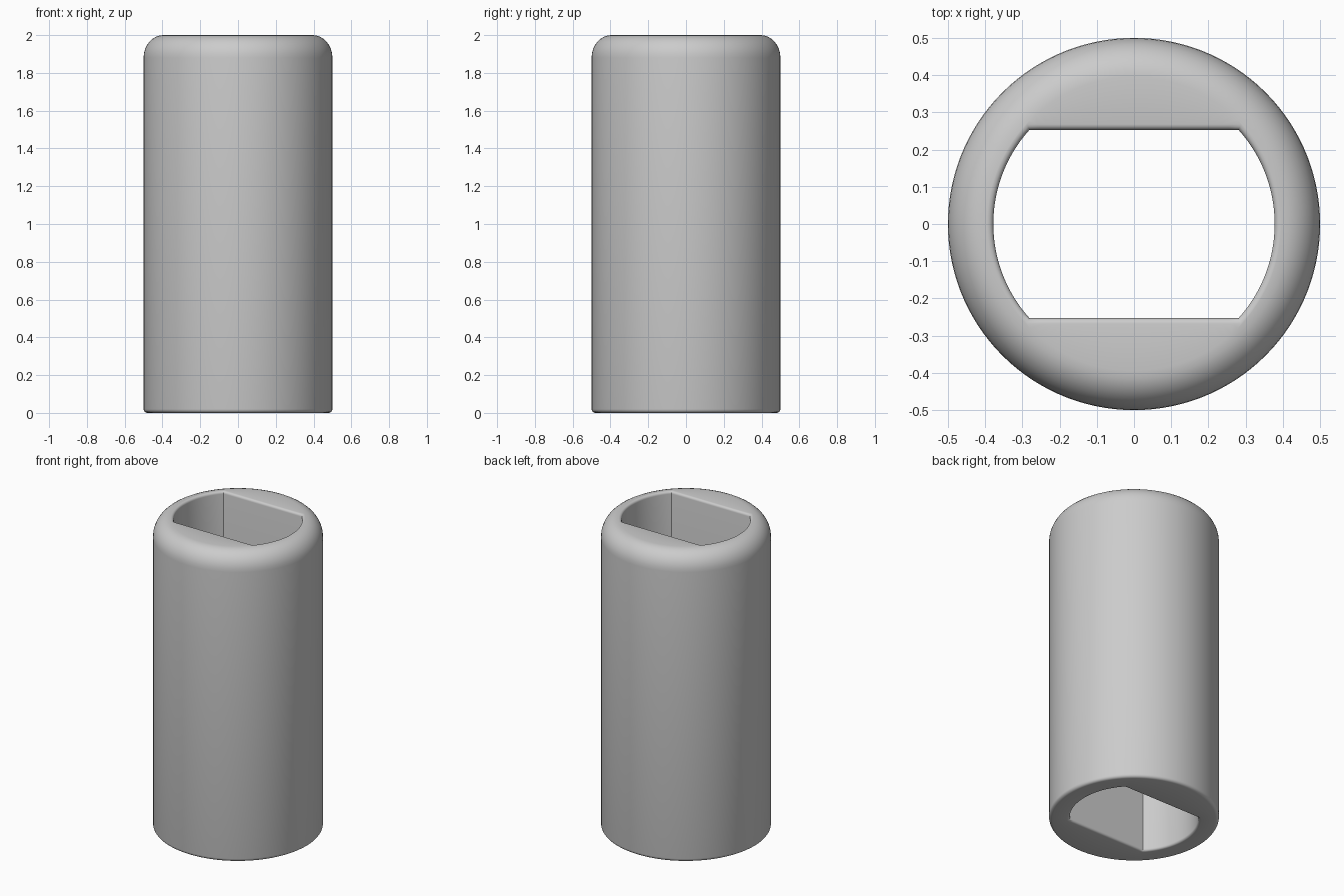
import bpy
import bmesh
import math

if "Cube" in bpy.data.objects:
    bpy.data.objects.remove(bpy.data.objects["Cube"])

R_OUT, HEIGHT = 0.5, 2.0
R_HOLE, FLAT = 0.378, 0.253       # bore radius and half distance between its flats
TOP_W, TOP_H = 0.105, 0.12        # large top rounding
BOTTOM_R, LIP = 0.02, 0.015       # small bottom rounding, bore lip rounding
ARC, STRAIGHT, STEPS = 28, 32, 8


def spread(a, b, n):
    return [a + (b - a) * i / n for i in range(n)]


def ring_angles(radius, flat):
    """Angles round the ring, with vertices exactly on the bore corners."""
    c = math.asin(flat / radius)
    return (spread(-c, c, ARC) + spread(c, math.pi - c, STRAIGHT)
            + spread(math.pi - c, math.pi + c, ARC)
            + spread(math.pi + c, 2 * math.pi - c, STRAIGHT))


def circle_ring(r, z):
    return [(r * math.cos(a), r * math.sin(a), z) for a in ring_angles(R_HOLE, FLAT)]


def bore_ring(d, z):
    """Double-D outline grown by d."""
    pts = []
    for a in ring_angles(R_HOLE + d, FLAT + d):
        r = min(R_HOLE + d, (FLAT + d) / max(abs(math.sin(a)), 1e-6))
        pts.append((r * math.cos(a), r * math.sin(a), z))
    return pts


def quarter(n):
    return [(math.sin(i / n * math.pi / 2), math.cos(i / n * math.pi / 2)) for i in range(n + 1)]


# closed section: outside upwards, over the top, down the bore
rings = []
for s, c in quarter(4):
    rings.append(circle_ring(R_OUT - BOTTOM_R * (1 - s), BOTTOM_R * (1 - c)))
for s, c in quarter(STEPS):
    rings.append(circle_ring(R_OUT - TOP_W * (1 - c), HEIGHT - TOP_H * (1 - s)))
for s, c in quarter(4):
    rings.append(bore_ring(LIP * (1 - s), HEIGHT - LIP * (1 - c)))
for s, c in reversed(quarter(4)):
    rings.append(bore_ring(LIP * (1 - s), LIP * (1 - c)))

bm = bmesh.new()
loops = [[bm.verts.new(p) for p in ring] for ring in rings]
for k, low in enumerate(loops):
    high = loops[(k + 1) % len(loops)]
    n = len(low)
    for i in range(n):
        j = (i + 1) % n
        bm.faces.new((low[i], low[j], high[j], high[i]))
bmesh.ops.recalc_face_normals(bm, faces=bm.faces)
mesh = bpy.data.meshes.new("sleeve")
bm.to_mesh(mesh)
bm.free()

sleeve = bpy.data.objects.new("sleeve", mesh)
bpy.context.collection.objects.link(sleeve)
grey = bpy.data.materials.new("light grey")
grey.diffuse_color = (0.6, 0.6, 0.6, 1)
grey.use_nodes = True
grey.node_tree.nodes["Principled BSDF"].inputs["Base Color"].default_value = grey.diffuse_color
mesh.materials.append(grey)

bpy.context.view_layer.objects.active = sleeve
sleeve.select_set(True)
bpy.ops.object.shade_smooth_by_angle(angle=math.radians(35))
